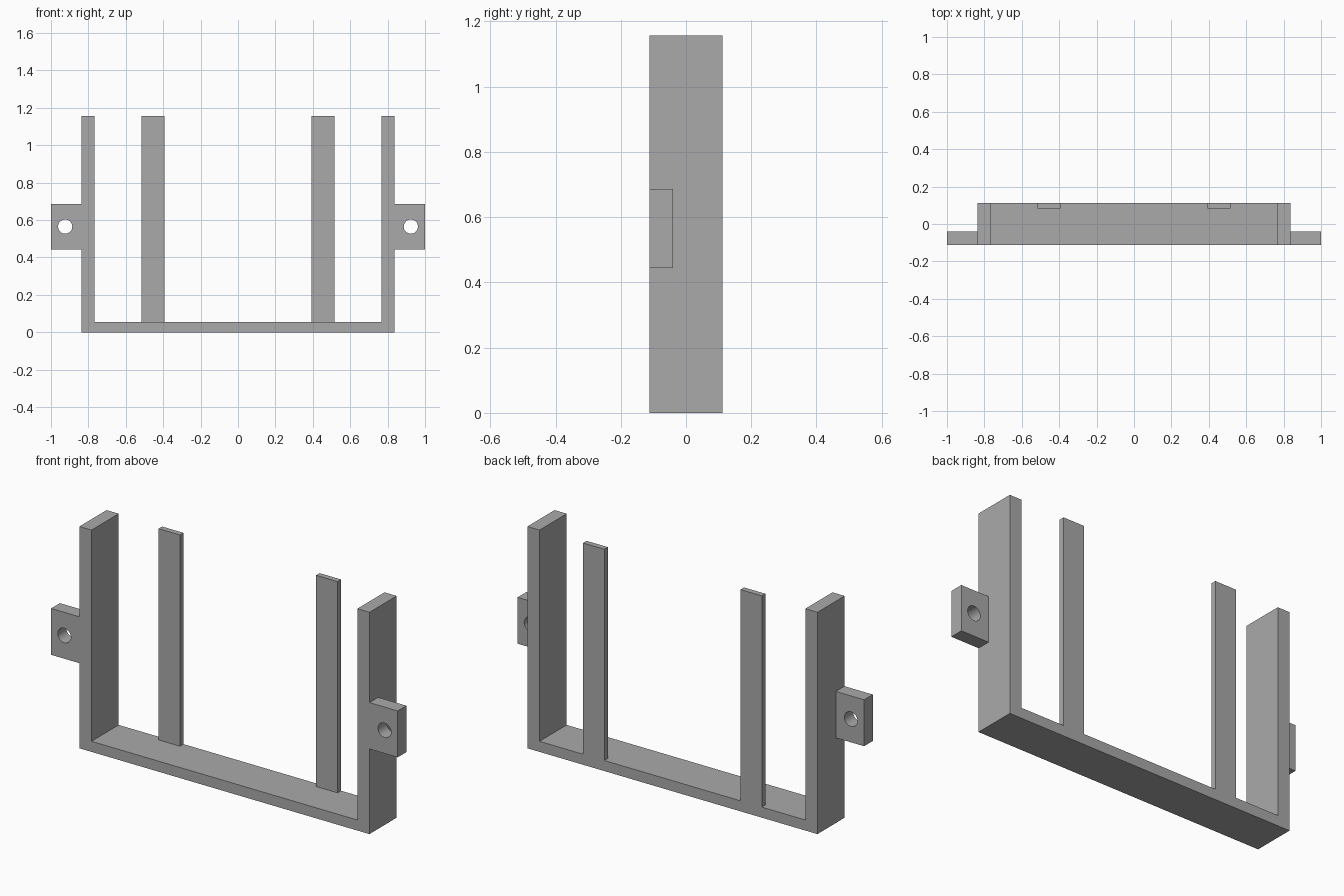
import bpy
import math

cube = bpy.data.objects.get("Cube")
if cube:
    bpy.data.objects.remove(cube, do_unlink=True)

grey = bpy.data.materials.new("plain_grey")
grey.use_nodes = True
colour = (0.4, 0.4, 0.4, 1)
grey.diffuse_color = colour
grey.node_tree.nodes["Principled BSDF"].inputs["Base Color"].default_value = colour

DEPTH = 0.112    # half depth of the frame
HEIGHT = 1.157
FLOOR = 0.055    # thickness of the base
INNER, OUTER = 0.767, 0.837


def box(name, x, y, z):
    """Box spanning the given (low, high) ranges."""
    spans = (x, y, z)
    bpy.ops.mesh.primitive_cube_add(size=1, location=[(a + b) / 2 for a, b in spans])
    obj = bpy.context.object
    obj.name = name
    obj.scale = [abs(b - a) for a, b in spans]
    bpy.ops.object.transform_apply(location=False, rotation=False, scale=True)
    obj.data.materials.append(grey)
    return obj


def drill(obj, x, y, z, radius):
    """Cut a round hole through obj along y."""
    bpy.ops.mesh.primitive_cylinder_add(vertices=32, radius=radius, depth=0.4,
                                        location=(x, y, z), rotation=(math.pi / 2, 0, 0))
    cutter = bpy.context.object
    cutter.name = obj.name + "_hole_cutter"
    cutter.data.materials.append(grey)
    mod = obj.modifiers.new("hole", "BOOLEAN")
    mod.object = cutter
    mod.solver = "EXACT"
    bpy.ops.object.select_all(action="DESELECT")
    obj.select_set(True)
    bpy.context.view_layer.objects.active = obj
    bpy.ops.object.modifier_apply(modifier=mod.name)
    bpy.data.objects.remove(cutter, do_unlink=True)
    bpy.ops.object.shade_smooth_by_angle(angle=math.radians(30))


# Base bar between the side walls
box("base_bar", (-INNER, INNER), (-DEPTH, DEPTH), (0, FLOOR))

for side, s in (("left", 1), ("right", -1)):
    # Side wall, rear slat and drilled mounting tab
    box(side + "_wall", (s * INNER, s * OUTER), (-DEPTH, DEPTH), (0, HEIGHT))
    box(side + "_rear_slat", (s * 0.393, s * 0.516), (0.083, DEPTH), (FLOOR, HEIGHT))
    tab = box(side + "_mounting_tab", (s * OUTER, s), (-DEPTH, -0.04), (0.444, 0.686))
    drill(tab, s * 0.924, -0.076, 0.565, 0.038)
